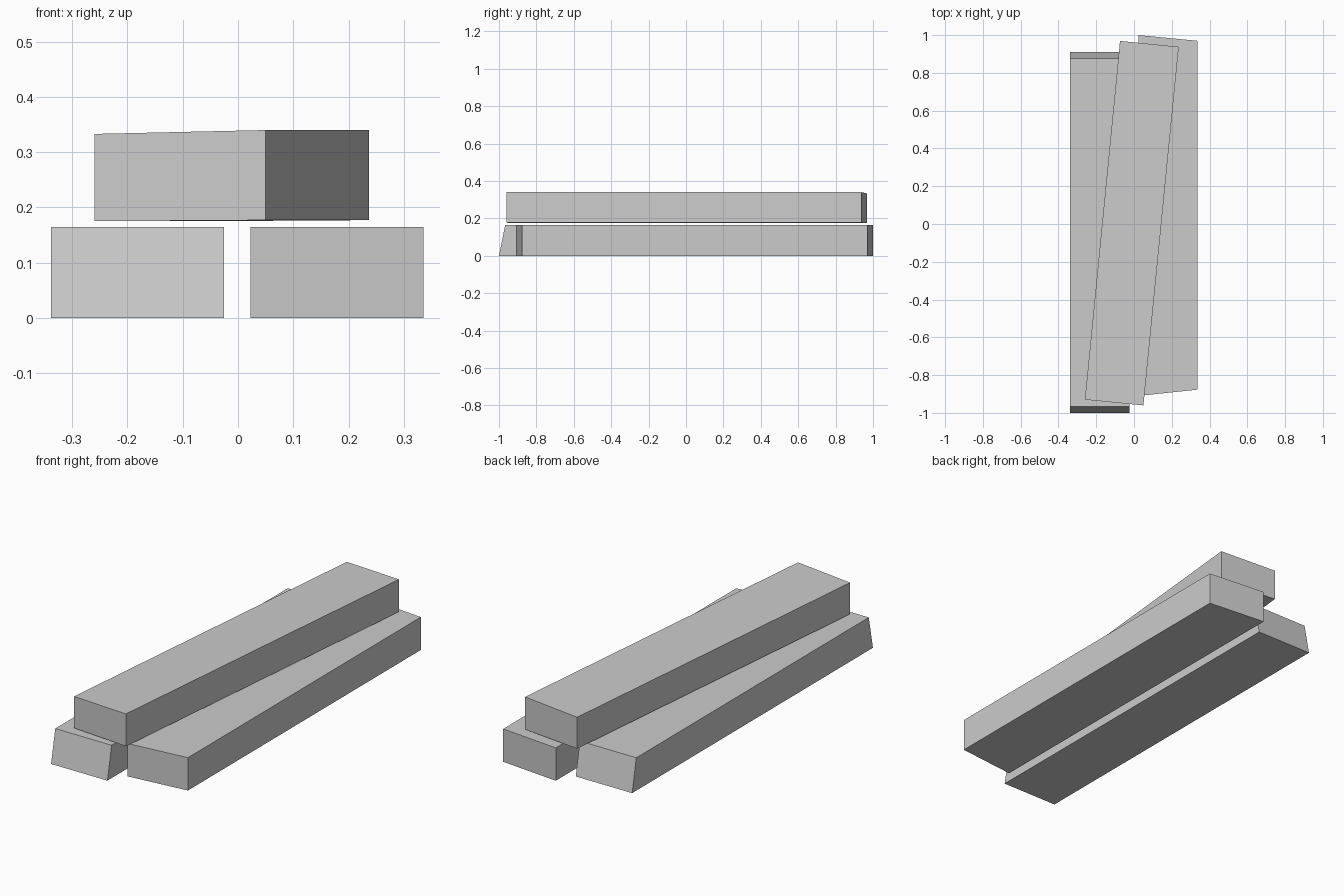
import bpy
import bmesh

cube = bpy.data.objects.get("Cube")
if cube:
    bpy.data.objects.remove(cube, do_unlink=True)

grey = bpy.data.materials.new("plain_grey")
grey.use_nodes = True
colour = (0.6, 0.6, 0.6, 1)
grey.diffuse_color = colour
grey.node_tree.nodes["Principled BSDF"].inputs["Base Color"].default_value = colour


def beam(name, outline, bottom, top, inset=0.0):
    """Beam from a plan outline (front left, front right, back right, back left).
    bottom and top give heights at the -x and +x long sides;
    inset shortens the top edge at both ends."""
    bm = bmesh.new()
    rings = []
    for heights, cut in ((bottom, 0.0), (top, inset)):
        ring = []
        for i, (x, y) in enumerate(outline):
            side = 1 if i in (1, 2) else 0
            pull = cut if y < 0 else -cut
            ring.append(bm.verts.new((x, y + pull, heights[side])))
        rings.append(ring)
    low, high = rings
    bm.faces.new(low[::-1])
    bm.faces.new(high)
    for i in range(4):
        j = (i + 1) % 4
        bm.faces.new((low[i], low[j], high[j], high[i]))
    mesh = bpy.data.meshes.new(name)
    bm.to_mesh(mesh)
    bm.free()
    mesh.materials.append(grey)
    obj = bpy.data.objects.new(name, mesh)
    bpy.context.collection.objects.link(obj)
    return obj


# Lower beam with sloping ends
beam("lower_beam_right",
     [(-0.338, -1.0), (-0.025, -1.0), (-0.025, 0.91), (-0.338, 0.91)],
     (0, 0), (0.165, 0.165), inset=0.033)

# Lower beam with ends cut askew in plan
beam("lower_beam_left",
     [(0.023, -0.91), (0.336, -0.877), (0.336, 0.97), (0.023, 1.0)],
     (0, 0), (0.165, 0.165))

# Upper beam laid across at a slight angle
beam("upper_beam",
     [(-0.26, -0.93), (0.05, -0.96), (0.237, 0.938), (-0.074, 0.969)],
     (0.175, 0.177), (0.333, 0.34))
